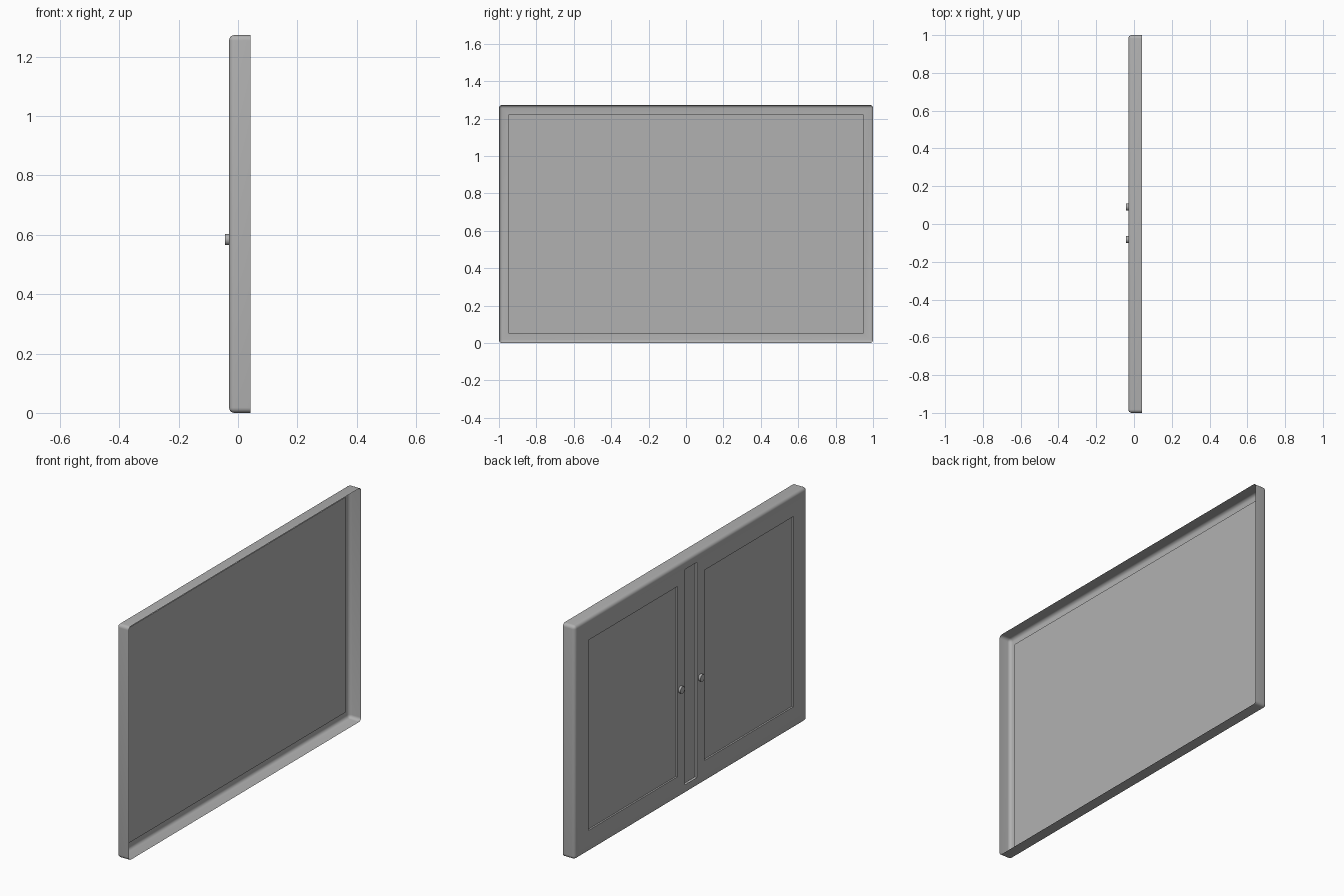
import bpy, bmesh
from mathutils import Matrix, Vector

if "Cube" in bpy.data.objects:
    bpy.data.objects.remove(bpy.data.objects["Cube"])

H = 1.273          # overall height
FRONT = -0.03      # plane of the frame face (faces -x)
BACK = 0.042       # open rear edge
MARGIN = 0.05      # width of the frame border
ROUND = 0.018      # edge rounding

grey = bpy.data.materials.new("mid_grey")
grey.diffuse_color = (0.44, 0.44, 0.44, 1)
grey.use_nodes = True
grey.node_tree.nodes["Principled BSDF"].inputs["Base Color"].default_value = grey.diffuse_color


def add_box(bm, lo, hi):
    lo, hi = Vector(lo), Vector(hi)
    m = Matrix.Translation((lo + hi) / 2) @ Matrix.Diagonal((*(hi - lo), 1))
    bmesh.ops.create_cube(bm, size=1, matrix=m)


def front_face(bm):
    bm.normal_update()
    return max((f for f in bm.faces if f.normal.x < -0.99), key=lambda f: f.calc_area())


def inset(bm, face, thickness, depth=0.0):
    bmesh.ops.inset_individual(bm, faces=[face], thickness=thickness, depth=depth,
                               use_even_offset=True)


def finish(bm, name, smooth=False):
    me = bpy.data.meshes.new(name)
    bm.to_mesh(me)
    bm.free()
    me.materials.append(grey)
    ob = bpy.data.objects.new(name, me)
    bpy.context.collection.objects.link(ob)
    if smooth:
        bpy.ops.object.select_all(action='DESELECT')
        ob.select_set(True)
        bpy.context.view_layer.objects.active = ob
        bpy.ops.object.shade_smooth_by_angle(angle=0.7)
    return ob


# Outer frame: thin rounded shell, open at the rear and in the middle
bm = bmesh.new()
add_box(bm, (FRONT, -1, 0), (BACK, 1, H))
bm.normal_update()
bmesh.ops.delete(bm, geom=[f for f in bm.faces if f.normal.x > 0.9], context='FACES_ONLY')
bmesh.ops.bevel(bm, geom=[e for e in bm.edges if not e.is_boundary], offset=ROUND,
                offset_type='OFFSET', segments=5, profile=0.5, affect='EDGES')
face = front_face(bm)
inset(bm, face, MARGIN - ROUND)
bmesh.ops.delete(bm, geom=[face], context='FACES_ONLY')
finish(bm, "outer_frame", smooth=True)

# Backing panel, visible as the recessed strip between the doors
bm = bmesh.new()
add_box(bm, (-0.019, -0.95, MARGIN), (-0.016, 0.95, H - MARGIN))
finish(bm, "backing_panel")

# Two doors with recessed centre panels, each with a round knob
for side, sign, knob_y in (("left", 1, 0.09), ("right", -1, -0.082)):
    y0, y1 = sorted((sign * 0.05, sign * 0.95))
    bm = bmesh.new()
    add_box(bm, (FRONT, y0, MARGIN), (-0.018, y1, H - MARGIN))
    face = front_face(bm)
    inset(bm, face, 0.068)
    inset(bm, face, 0.0, -0.009)
    finish(bm, side + "_door")

    bm = bmesh.new()
    m = Matrix.Translation((-0.0355, knob_y, 0.584)) @ Matrix.Rotation(1.5707963, 4, 'Y')
    bmesh.ops.create_cone(bm, cap_ends=True, segments=32, radius1=0.019, radius2=0.019,
                          depth=0.015, matrix=m)
    finish(bm, side + "_knob", smooth=True)
